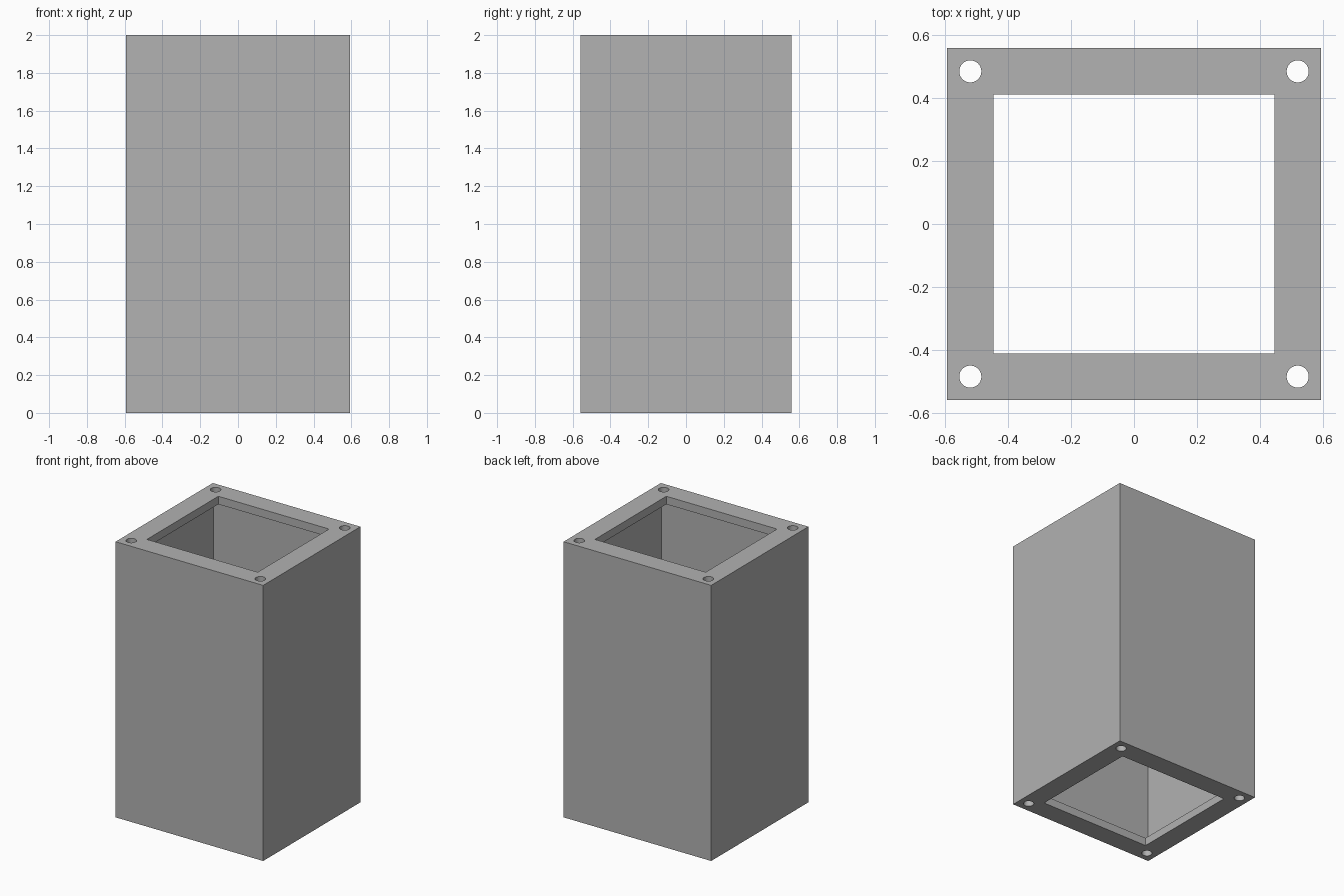
import bpy
import math

if "Cube" in bpy.data.objects:
    bpy.data.objects.remove(bpy.data.objects["Cube"])

W, D, H = 1.185, 1.115, 2.0      # outer size
RIM, PLATE, WALL = 0.148, 0.058, 0.015
HOLE_R = 0.035

grey = bpy.data.materials.new("mid grey")
grey.diffuse_color = (0.445, 0.445, 0.445, 1)
grey.use_nodes = True
grey.node_tree.nodes["Principled BSDF"].inputs["Base Color"].default_value = grey.diffuse_color


def box(name, sx, sy, sz):
    bpy.ops.mesh.primitive_cube_add(size=1, location=(0, 0, H / 2))
    ob = bpy.context.object
    ob.name = name
    ob.scale = (sx, sy, sz)
    bpy.ops.object.transform_apply(location=False, rotation=False, scale=True)
    ob.data.materials.append(grey)
    return ob


# Square housing block
housing = box("housing", W, D, H)

# Openings through both end frames, then the wider thin-walled cavity
cutters = [
    box("opening_cutter", W - 2 * RIM, D - 2 * RIM, H + 0.2),
    box("cavity_cutter", W - 2 * WALL, D - 2 * WALL, H - 2 * PLATE),
]

# Screw holes in the corners of the end frames
for sx in (-1, 1):
    for sy in (-1, 1):
        bpy.ops.mesh.primitive_cylinder_add(
            vertices=32, radius=HOLE_R, depth=H + 0.2,
            location=(sx * (W - RIM) / 2, sy * (D - RIM) / 2, H / 2))
        hole = bpy.context.object
        hole.name = "screw_hole_cutter"
        hole.data.materials.append(grey)
        cutters.append(hole)

# Cut everything out of the housing
for cutter in cutters:
    cutter.hide_render = True
    mod = housing.modifiers.new(cutter.name, 'BOOLEAN')
    mod.operation = 'DIFFERENCE'
    mod.solver = 'EXACT'
    mod.object = cutter

bpy.ops.object.select_all(action='DESELECT')
housing.select_set(True)
bpy.context.view_layer.objects.active = housing
bpy.ops.object.convert(target='MESH')
for cutter in cutters:
    bpy.data.objects.remove(cutter)

# Round screw holes, crisp box edges
bpy.ops.object.shade_smooth_by_angle(angle=math.radians(30))
